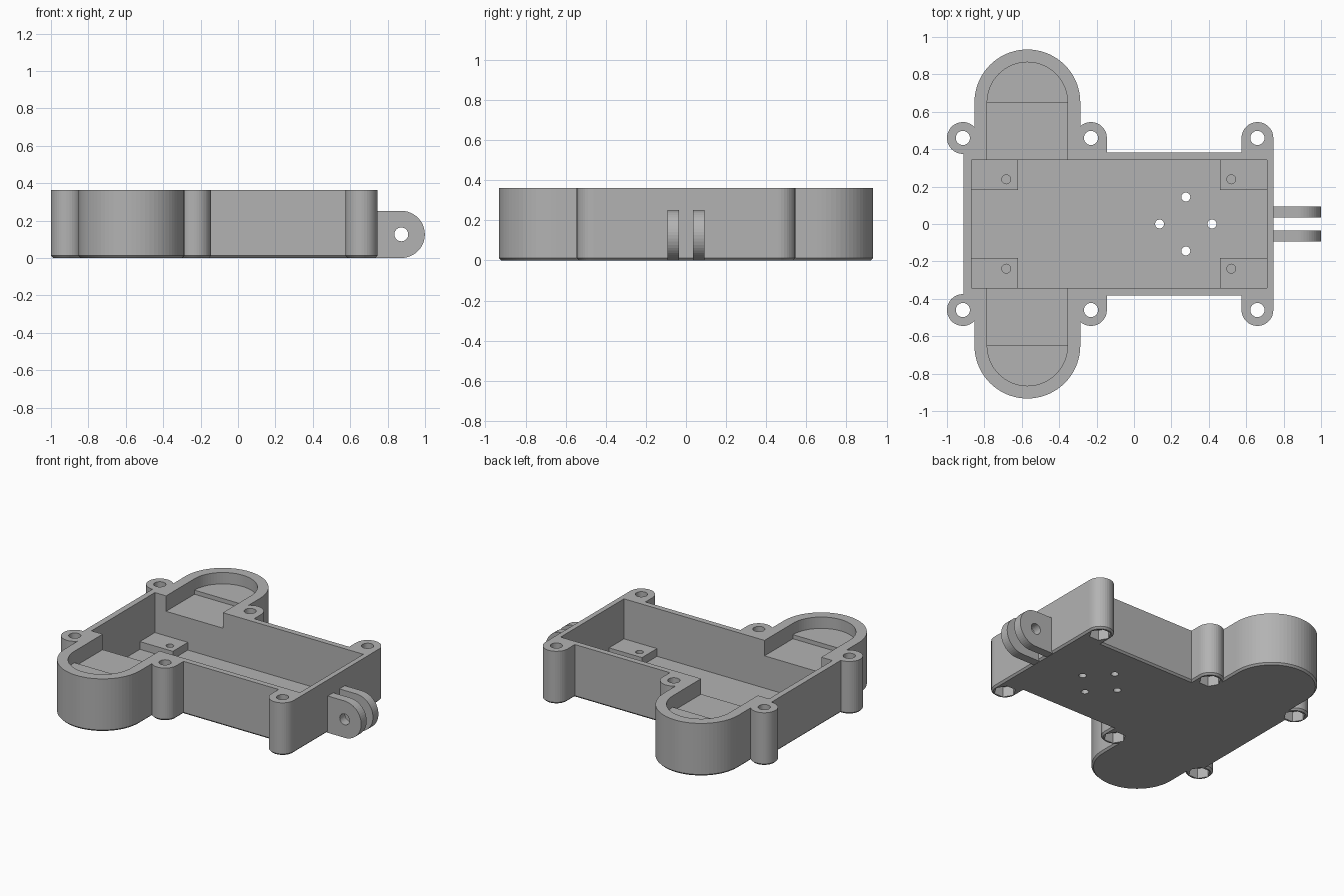
import bpy, bmesh, math
from mathutils import Matrix

if "Cube" in bpy.data.objects:
    bpy.data.objects.remove(bpy.data.objects["Cube"])

gray = bpy.data.materials.new("plain_gray")
gray.diffuse_color = (0.45, 0.45, 0.45, 1)
gray.use_nodes = True
gray.node_tree.nodes["Principled BSDF"].inputs["Base Color"].default_value = gray.diffuse_color

H = 0.362        # total height
FLOOR = 0.035    # floor thickness
POD_X, POD_Y = -0.57, 0.65
BOSS_X, BOSS_Y, BOSS_R = (-0.915, -0.23, 0.66), 0.46, 0.085


def arc(cx, cy, r, a0, a1, n):
    """Points along an arc, angles in degrees."""
    return [(cx + r * math.cos(math.radians(a0 + (a1 - a0) * i / n)),
             cy + r * math.sin(math.radians(a0 + (a1 - a0) * i / n))) for i in range(n + 1)]


def circle(cx, cy, r, n=32):
    return arc(cx, cy, r, 0, 360, n)[:-1]


def rect(x0, x1, y0, y1):
    return [(x0, y0), (x1, y0), (x1, y1), (x0, y1)]


def prism(name, pts, z0, z1, chamfer=0, upright=False):
    """Extrude a profile along z, or (upright) an x-z profile along y."""
    bm = bmesh.new()
    base = bm.faces.new([bm.verts.new((x, y, z0)) for x, y in pts])
    ext = bmesh.ops.extrude_face_region(bm, geom=[base], use_keep_orig=True)
    top = [v for v in ext["geom"] if isinstance(v, bmesh.types.BMVert)]
    bmesh.ops.translate(bm, verts=top, vec=(0, 0, z1 - z0))
    bmesh.ops.recalc_face_normals(bm, faces=bm.faces)
    if chamfer:
        bmesh.ops.bevel(bm, geom=list(base.edges), offset=chamfer, segments=1,
                        affect='EDGES', clamp_overlap=False)
    if upright:
        bm.transform(Matrix.Rotation(math.pi / 2, 4, 'X'))
        bmesh.ops.recalc_face_normals(bm, faces=bm.faces)
    me = bpy.data.meshes.new(name)
    bm.to_mesh(me)
    bm.free()
    me.materials.append(gray)
    ob = bpy.data.objects.new(name, me)
    bpy.context.collection.objects.link(ob)
    return ob


def cut(ob, *args, **kw):
    """Subtract a prism from an object."""
    tool = prism("cutter", *args, **kw)
    mod = ob.modifiers.new("cut", 'BOOLEAN')
    mod.operation, mod.solver, mod.object = 'DIFFERENCE', 'EXACT', tool
    bpy.context.view_layer.objects.active = ob
    bpy.ops.object.modifier_apply(modifier=mod.name)
    bpy.data.objects.remove(tool)


# Housing outline: back half traced right to left, then mirrored to the front
half = arc(BOSS_X[2], BOSS_Y, BOSS_R, 0, 180, 18)
half += [(BOSS_X[2] - BOSS_R, 0.382), (BOSS_X[1] + BOSS_R, 0.382)]
half += arc(BOSS_X[1], BOSS_Y, BOSS_R, 0, 132, 14)
half += arc(POD_X, POD_Y, 0.283, 0, 180, 36)
half += arc(BOSS_X[0], BOSS_Y, BOSS_R, 43, 273, 24)
outline = half + [(x, -y) for x, y in reversed(half)]
housing = prism("housing", outline, 0, H, chamfer=0.012)

# Main cavity and the shallower pod recess crossing it
cut(housing, rect(-0.87, 0.71, -0.343, 0.343), FLOOR, 0.5)
pod = arc(POD_X, POD_Y, 0.215, 0, 180, 36) + arc(POD_X, -POD_Y, 0.215, 180, 360, 36)
cut(housing, pod, 0.256, 0.6)

# Screw holes with hexagonal nut pockets underneath
for x in BOSS_X:
    for y in (BOSS_Y, -BOSS_Y):
        cut(housing, circle(x, y, 0.038), -0.1, 0.7)
        cut(housing, circle(x, y, 0.069, 6), -0.1, 0.07)

# Four floor holes in a diamond
for dx, dy in ((0.14, 0), (-0.14, 0), (0, 0.144), (0, -0.144)):
    cut(housing, circle(0.277 + dx, dy, 0.024, 24), -0.1, 0.2)

for side, s in (("back", 1), ("front", -1)):
    # Raised half-round step at the end of each pod
    a = 0 if s > 0 else 180
    prism(f"pod_step_{side}", arc(POD_X, s * POD_Y, 0.218, a, a + 180, 36), 0.24, 0.284)
    # Corner mounting pads with blind holes
    for end, x0, x1, hx in (("left", -0.875, -0.62, -0.683), ("right", 0.46, 0.715, 0.52)):
        y0, y1 = sorted((s * 0.181, s * 0.348))
        pad = prism(f"mounting_pad_{end}_{side}", rect(x0, x1, y0, y1), 0.02, 0.088)
        cut(pad, circle(hx, s * 0.239, 0.024, 24), 0.04, 0.2)
    # Hinge lugs
    lug_profile = arc(0.873, 0.126, 0.126, -90, 90, 24) + [(0.735, 0.252), (0.735, 0)]
    y0, y1 = sorted((s * 0.034, s * 0.093))
    lug = prism(f"hinge_lug_{side}", lug_profile, y0, y1, upright=True)
    cut(lug, circle(0.873, 0.126, 0.037), -0.3, 0.3, upright=True)
